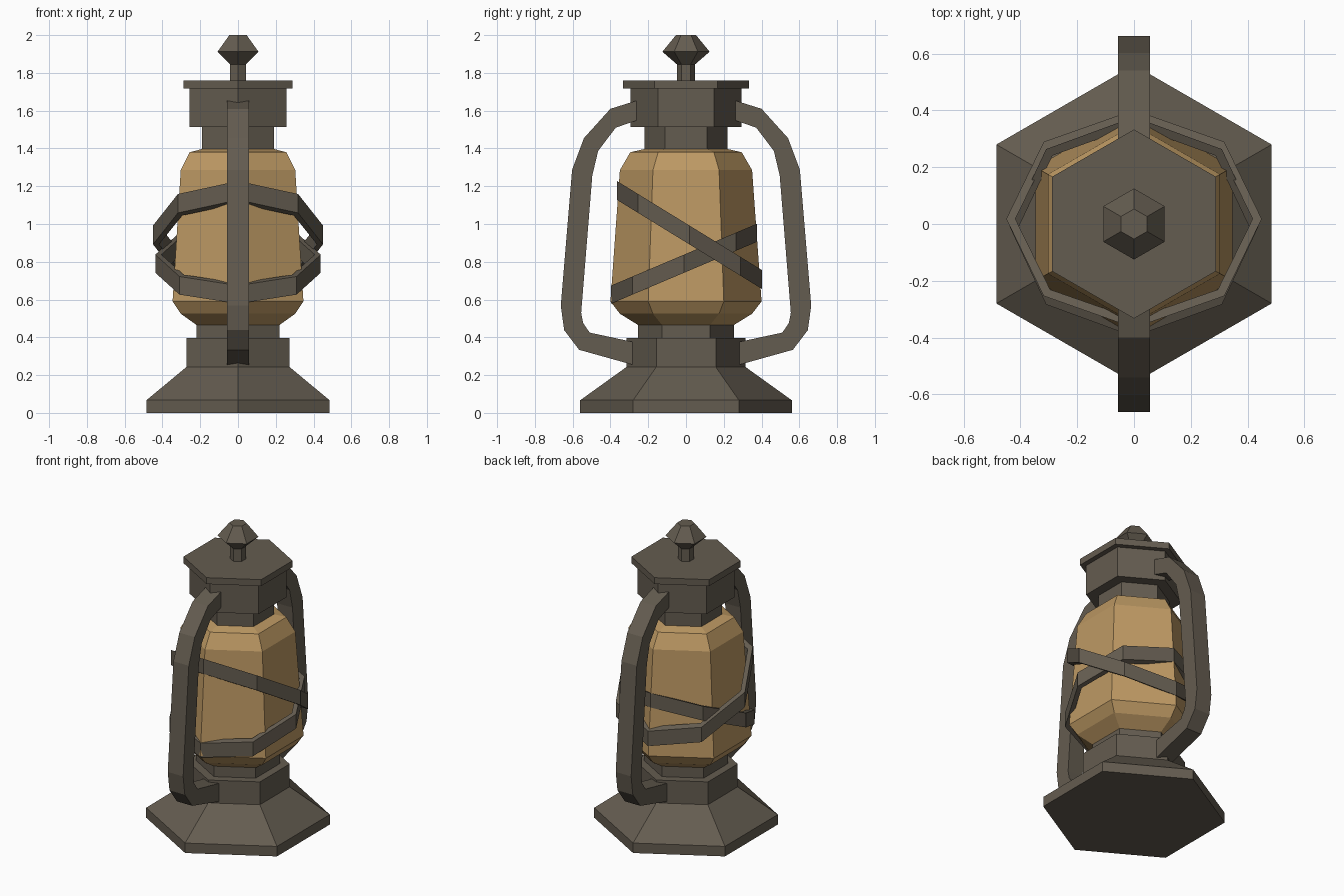
import bpy, bmesh, math

if "Cube" in bpy.data.objects:
    bpy.data.objects.remove(bpy.data.objects["Cube"])


def material(name, rgb):
    m = bpy.data.materials.new(name)
    m.diffuse_color = (*rgb, 1)
    m.use_nodes = True
    m.node_tree.nodes["Principled BSDF"].inputs["Base Color"].default_value = m.diffuse_color
    return m


METAL = material("dark_metal", (0.127, 0.107, 0.080))
GLASS = material("amber_glass", (0.510, 0.318, 0.126))


def finish(name, bm, mat):
    bmesh.ops.recalc_face_normals(bm, faces=bm.faces)
    me = bpy.data.meshes.new(name)
    bm.to_mesh(me)
    bm.free()
    me.materials.append(mat)
    ob = bpy.data.objects.new(name, me)
    bpy.context.collection.objects.link(ob)
    return ob


def hex_lathe(name, profile, mat):
    """Six-sided turned part from (radius, z) points, corners on the y axis."""
    bm = bmesh.new()
    rings = []
    for r, z in profile:
        angles = [math.radians(90 + 60 * i) for i in range(6)]
        rings.append([bm.verts.new((r * math.cos(a), r * math.sin(a), z)) for a in angles])
    for a, b in zip(rings, rings[1:]):
        for i in range(6):
            j = (i + 1) % 6
            bm.faces.new((a[i], a[j], b[j], b[i]))
    bm.faces.new(rings[0])
    bm.faces.new(rings[-1])
    return finish(name, bm, mat)


# Body parts, bottom to top
hex_lathe("base", [(0.56, 0), (0.56, 0.067), (0.315, 0.243)], METAL)
hex_lathe("fuel_collar", [(0.315, 0.24), (0.315, 0.396)], METAL)
hex_lathe("lower_neck", [(0.255, 0.39), (0.255, 0.47)], METAL)
hex_lathe("glass_globe", [(0.25, 0.463), (0.35, 0.525), (0.40, 0.59), (0.35, 1.285),
                          (0.295, 1.38), (0.22, 1.397)], GLASS)
hex_lathe("upper_neck", [(0.22, 1.39), (0.22, 1.515)], METAL)
hex_lathe("chimney_cap", [(0.295, 1.513), (0.295, 1.72)], METAL)
hex_lathe("lid", [(0.333, 1.717), (0.333, 1.76)], METAL)
hex_lathe("finial", [(0.048, 1.755), (0.048, 1.845), (0.125, 1.912), (0.053, 2.0)], METAL)

# Side tubes: outer and inner outlines in (y, z), extruded across x
OUTER = [(0.21, 1.669), (0.40, 1.61), (0.54, 1.455), (0.603, 1.287),
         (0.663, 0.568), (0.645, 0.438), (0.566, 0.334), (0.24, 0.243)]
INNER = [(0.21, 1.566), (0.372, 1.51), (0.465, 1.387), (0.496, 1.257),
         (0.555, 0.53), (0.545, 0.477), (0.51, 0.425), (0.24, 0.367)]


def side_tube(name, side):
    bm = bmesh.new()
    w = 0.057
    sections = []
    for (yo, zo), (yi, zi) in zip(OUTER, INNER):
        pts = [(-w, yo, zo), (w, yo, zo), (w, yi, zi), (-w, yi, zi)]
        sections.append([bm.verts.new((x, side * y, z)) for x, y, z in pts])
    for a, b in zip(sections, sections[1:]):
        for i in range(4):
            j = (i + 1) % 4
            bm.faces.new((a[i], a[j], b[j], b[i]))
    bm.faces.new(sections[0])
    bm.faces.new(sections[-1])
    finish(name, bm, METAL)


side_tube("front_tube", -1)
side_tube("back_tube", 1)


# Guard wires: tilted octagonal bands crossing around the globe
def guard_band(name, rx, ry, yc, zc, slope, height, thick=0.032):
    bm = bmesh.new()
    sections = []
    for k in range(8):
        a = math.radians(45 * k)
        sec = []
        for d, h in ((0, -1), (0, 1), (thick, 1), (thick, -1)):
            x, dy = (rx - d) * math.cos(a), (ry - d) * math.sin(a)
            sec.append(bm.verts.new((x, yc + dy, zc + slope * dy + h * height / 2)))
        sections.append(sec)
    for k in range(8):
        a, b = sections[k], sections[(k + 1) % 8]
        for i in range(4):
            j = (i + 1) % 4
            bm.faces.new((a[i], a[j], b[j], b[i]))
    finish(name, bm, METAL)


guard_band("upper_guard_wire", 0.45, 0.384, 0.018, 0.942, -0.614, 0.10)
guard_band("lower_guard_wire", 0.438, 0.387, -0.01, 0.79, 0.424, 0.096)
